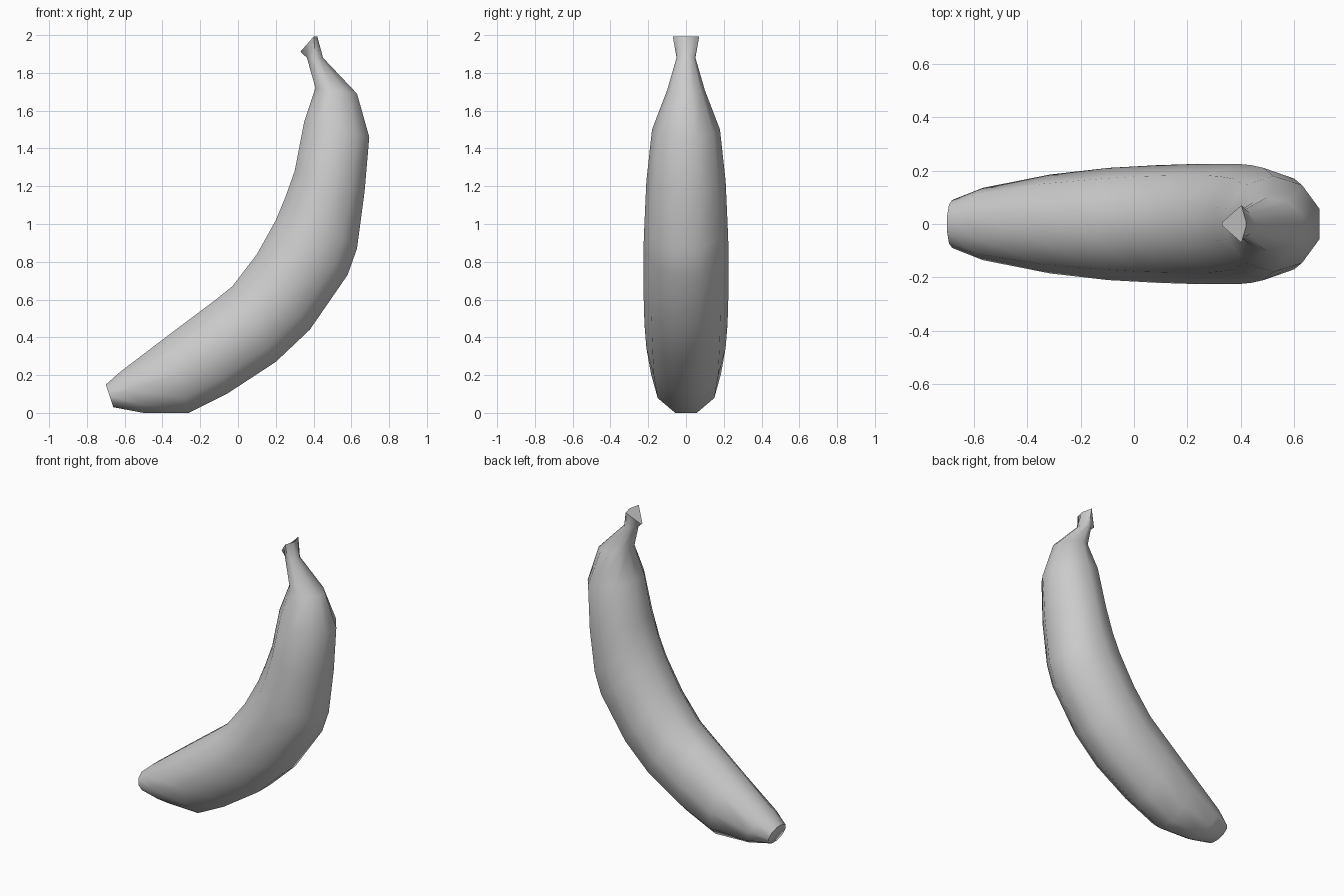
import bpy, bmesh, math

if "Cube" in bpy.data.objects:
    bpy.data.objects.remove(bpy.data.objects["Cube"])

SIDES = 10
# Cross-sections from blossom end to stem:
# inner x, inner z, outer x, outer z, half width, widest place (0 inner - 1 outer), corner power
SECTIONS = [
    (-0.70, 0.15, -0.66, 0.03, 0.09, 0.50, 1),
    (-0.62, 0.22, -0.50, 0.00, 0.135, 0.45, 1),
    (-0.37, 0.41, -0.26, 0.00, 0.185, 0.50, 1),
    (-0.13, 0.59, -0.06, 0.10, 0.21, 0.50, 1),
    (-0.03, 0.67, 0.20, 0.27, 0.22, 0.50, 1),
    (0.10, 0.84, 0.38, 0.44, 0.225, 0.50, 1),
    (0.20, 1.02, 0.58, 0.73, 0.225, 0.50, 1),
    (0.25, 1.14, 0.63, 0.87, 0.22, 0.50, 1),
    (0.30, 1.28, 0.67, 1.17, 0.21, 0.50, 1),
    (0.35, 1.54, 0.695, 1.46, 0.18, 0.50, 1),
    (0.41, 1.72, 0.63, 1.69, 0.10, 0.40, 1),
    (0.365, 1.88, 0.45, 1.88, 0.05, 0.50, 1),
    (0.33, 1.91, 0.42, 1.99, 0.07, 0.80, 2),
]


def signed_power(v, p):
    return math.copysign(abs(v) ** p, v)


def add_ring(bm, ix, iz, ox, oz, width, widest, power):
    flat = math.cos(math.pi / SIDES) ** power
    ring = []
    for i in range(SIDES):
        a = (i + 0.5) * math.tau / SIDES
        c = signed_power(math.cos(a), power) / flat
        s = signed_power(math.sin(a), power)
        t = widest + c * ((1 - widest) if c > 0 else widest)
        # the stem cut is bent up at its sides
        lift = 0.02 * abs(s) if power == 2 else 0
        ring.append(bm.verts.new((ix + (ox - ix) * t, width * s,
                                  iz + (oz - iz) * t + lift)))
    return ring


# Banana: skin through all sections, closed at both ends
bm = bmesh.new()
rings = [add_ring(bm, *s) for s in SECTIONS]
for a, b in zip(rings, rings[1:]):
    for i in range(SIDES):
        j = (i + 1) % SIDES
        bm.faces.new((a[i], a[j], b[j], b[i]))
bm.faces.new(rings[0][::-1])
bm.faces.new(rings[-1])
bmesh.ops.recalc_face_normals(bm, faces=bm.faces)
mesh = bpy.data.meshes.new("banana")
bm.to_mesh(mesh)
bm.free()
banana = bpy.data.objects.new("banana", mesh)
bpy.context.collection.objects.link(banana)
bpy.context.view_layer.objects.active = banana
banana.select_set(True)
bpy.ops.object.shade_smooth_by_angle(angle=math.radians(65))
